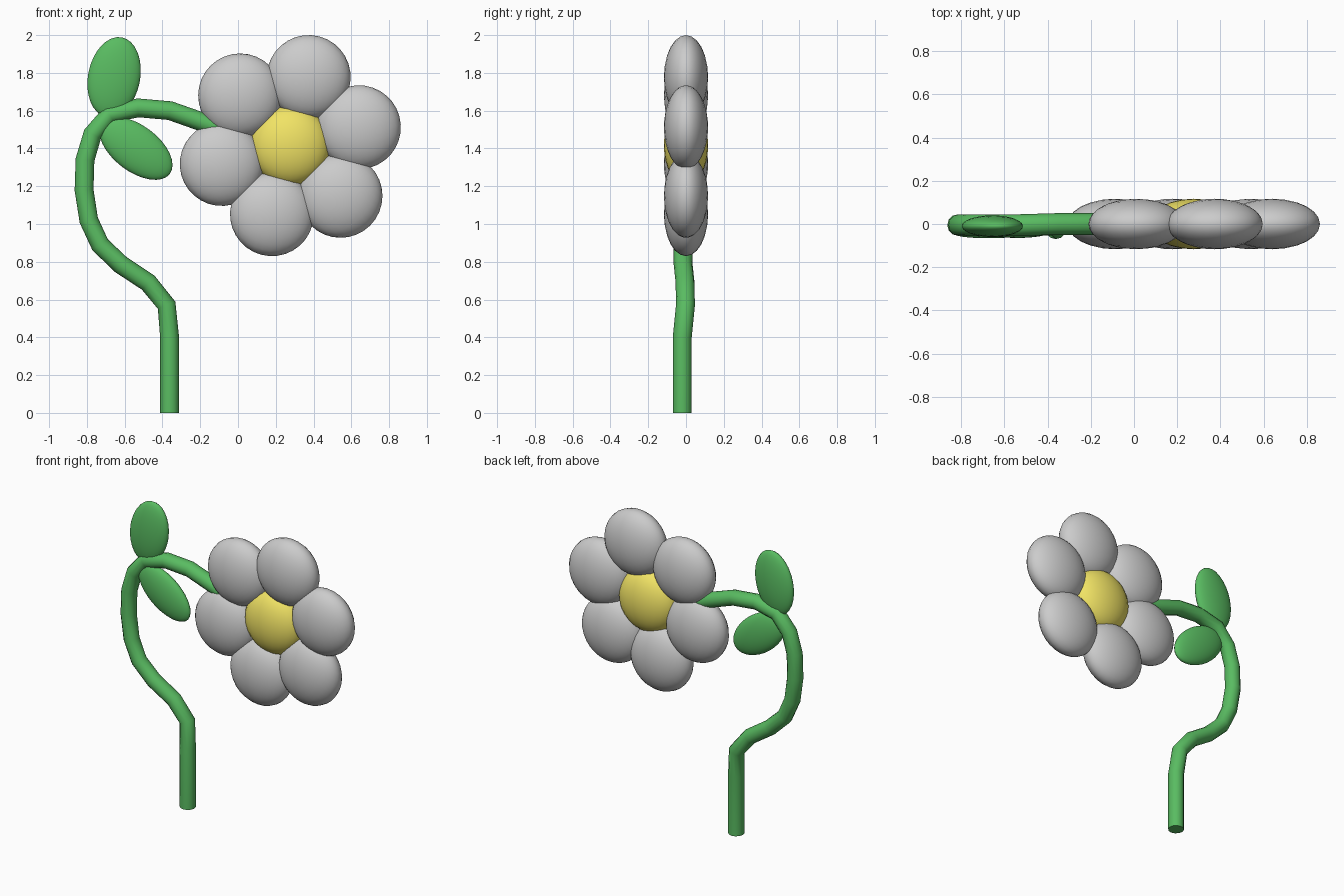
import bpy
from math import radians, cos, sin

if "Cube" in bpy.data.objects:
    bpy.data.objects.remove(bpy.data.objects["Cube"])


def material(name, rgb):
    m = bpy.data.materials.new(name)
    m.diffuse_color = (*rgb, 1)
    m.use_nodes = True
    m.node_tree.nodes["Principled BSDF"].inputs["Base Color"].default_value = m.diffuse_color
    return m


green = material("green", (0.1, 0.5, 0.12))
yellow = material("yellow", (0.88, 0.77, 0.13))


def ellipsoid(name, loc, scale, angle=0, mat=None):
    """Smooth ellipsoid; long axis x turned by angle in the front plane."""
    bpy.ops.mesh.primitive_uv_sphere_add(segments=24, ring_count=16, radius=1, location=loc)
    o = bpy.context.object
    o.name = name
    o.scale = scale
    o.rotation_euler = (0, -radians(angle), 0)
    bpy.ops.object.shade_smooth()
    if mat:
        o.data.materials.append(mat)
    return o


# Flower head: six petals around a domed centre
CX, CZ, R = 0.277, 1.415, 0.376
for i in range(6):
    a = 15 + 60 * i
    t = radians(a)
    ellipsoid(f"petal_{i + 1}", (CX + R * cos(t), 0, CZ + R * sin(t)), (0.222, 0.117, 0.222), a)
ellipsoid("flower_centre", (CX, 0, CZ), (0.21, 0.117, 0.21), 0, yellow)

# Leaves
ellipsoid("upper_leaf", (-0.656, -0.01, 1.777), (0.215, 0.05, 0.138), 79, green)
ellipsoid("lower_leaf", (-0.54, -0.015, 1.40), (0.224, 0.05, 0.122), -37, green)

# Curved stem swept along a path
path = [(-0.362, -0.02, 0), (-0.362, -0.02, 0.4), (-0.378, -0.003, 0.57),
        (-0.476, -0.005, 0.69), (-0.62, -0.015, 0.785), (-0.73, -0.015, 0.89),
        (-0.79, -0.01, 1.02), (-0.815, -0.005, 1.18), (-0.81, -0.005, 1.34),
        (-0.77, -0.005, 1.475), (-0.68, -0.005, 1.58), (-0.53, -0.005, 1.615),
        (-0.36, 0, 1.60), (-0.175, 0, 1.535), (-0.05, 0, 1.49)]
curve = bpy.data.curves.new("stem", "CURVE")
curve.dimensions = "3D"
curve.bevel_depth = 0.05
curve.bevel_resolution = 4
curve.use_fill_caps = True
spline = curve.splines.new("POLY")
spline.points.add(len(path) - 1)
for p, co in zip(spline.points, path):
    p.co = (*co, 1)
stem = bpy.data.objects.new("stem", curve)
bpy.context.collection.objects.link(stem)
bpy.ops.object.select_all(action="DESELECT")
stem.select_set(True)
bpy.context.view_layer.objects.active = stem
bpy.ops.object.convert(target="MESH")
stem = bpy.context.object
stem.data.materials.append(green)
bpy.ops.object.shade_smooth_by_angle(angle=radians(40))
